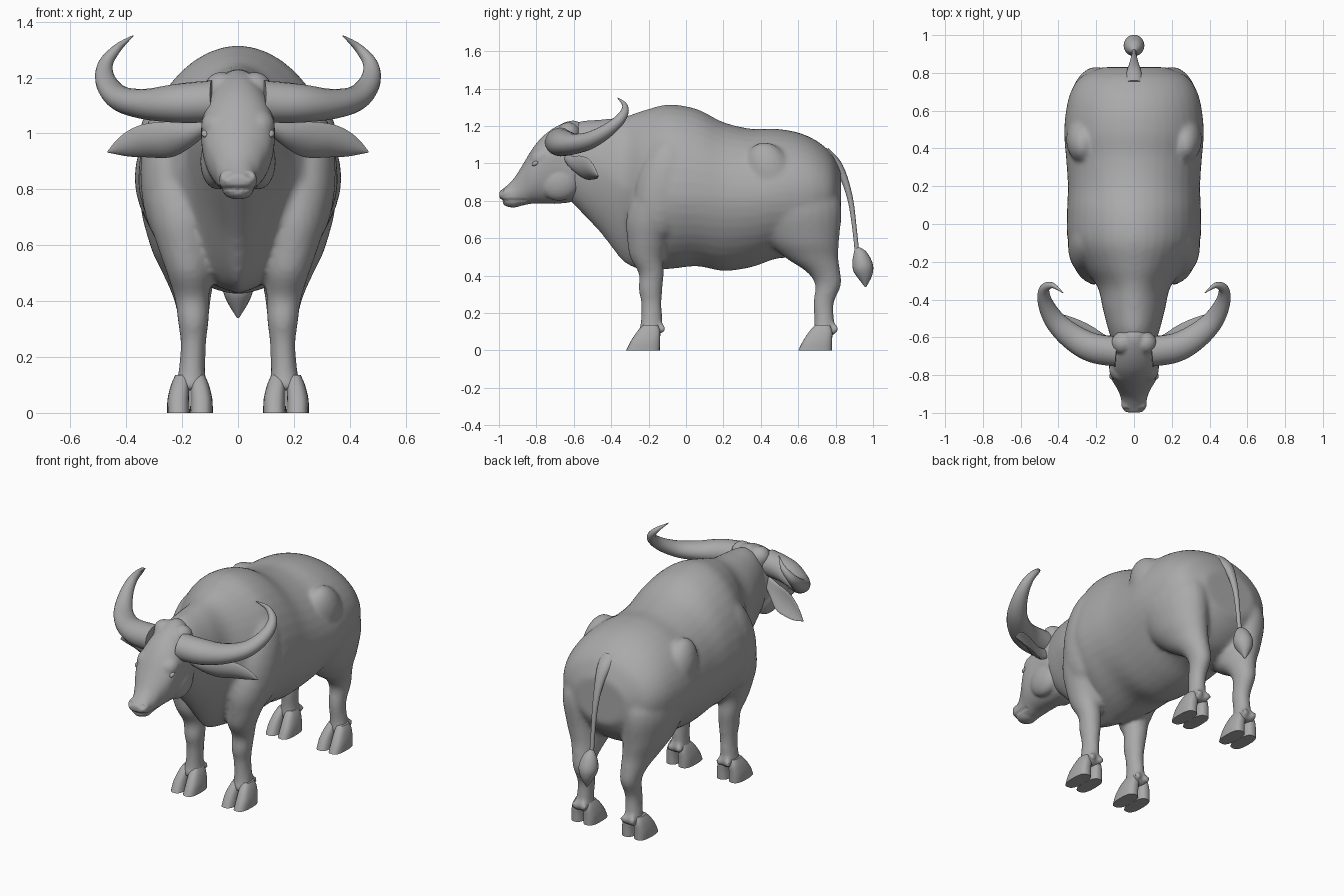
import bpy, bmesh, math
from mathutils import Vector, Matrix

if "Cube" in bpy.data.objects:
    bpy.data.objects.remove(bpy.data.objects["Cube"])

hide = bpy.data.materials.new("grey_hide")
hide.use_nodes = True
hide.diffuse_color = (0.4, 0.4, 0.4, 1)
hide.node_tree.nodes["Principled BSDF"].inputs["Base Color"].default_value = (0.4, 0.4, 0.4, 1)


def spline(rows, steps=4):
    """Catmull-Rom interpolation of rows of numbers."""
    out = []
    for i in range(len(rows) - 1):
        a, b, c, d = (rows[max(0, min(len(rows) - 1, i + k))] for k in (-1, 0, 1, 2))
        for s in range(steps):
            t = s / steps
            out.append([q + t / 2 * (r - p + t * (2 * p - 5 * q + 4 * r - e + t * (3 * (q - r) + e - p)))
                        for p, q, r, e in zip(a, b, c, d)])
    return out + [list(rows[-1])]


def power(v, p):
    return math.copysign(abs(v) ** (2 / p), v)


def loft(bm, rings):
    """Skin closed rings of points and cap both ends."""
    vs = [[bm.verts.new(p) for p in ring] for ring in rings]
    n = len(vs[0])
    for a, b in zip(vs, vs[1:]):
        for i in range(n):
            j = (i + 1) % n
            bm.faces.new((a[i], a[j], b[j], b[i]))
    bm.faces.new(vs[0][::-1])
    bm.faces.new(vs[-1])


def angles(n):
    return [2 * math.pi * i / n for i in range(n)]


def trunk(bm, rows, n=40):
    """Upright sections: y, top, bottom, half width, widest height, lower roundness."""
    rings = []
    for y, top, bot, w, zw, pl in spline(rows):
        ring = []
        for t in angles(n):
            c, s = math.cos(t), math.sin(t)
            p = 1.95 if s > 0 else pl
            ring.append((w * power(c, p), y, zw + power(s, p) * ((top - zw) if s > 0 else (zw - bot))))
        rings.append(ring)
    loft(bm, rings)


def column(bm, rows, p=2, n=24):
    """Level sections: x, y, z, x radius, y radius."""
    loft(bm, [[(x + rx * power(math.cos(t), p), y + ry * power(math.sin(t), p), z) for t in angles(n)]
              for x, y, z, rx, ry in spline(rows)])


def sweep(bm, rows, up, cup=0, n=20):
    """Sections across a path: x, y, z, radius along up, radius across."""
    rows = spline(rows, 6)
    pts = [Vector(r[:3]) for r in rows]
    rings = []
    for i, r in enumerate(rows):
        tan = (pts[min(i + 1, len(pts) - 1)] - pts[max(i - 1, 0)]).normalized()
        side = tan.cross(Vector(up)).normalized()
        top = side.cross(tan)
        rings.append([pts[i] + top * (r[3] * math.cos(t))
                      + side * (r[4] * math.sin(t) + cup * r[3] * math.cos(t) ** 2) for t in angles(n)])
    loft(bm, rings)


def blob(bm, loc, size, tilt=0):
    m = Matrix.Translation(loc) @ Matrix.Rotation(tilt, 4, 'X') @ Matrix.Diagonal((*size, 1))
    bmesh.ops.create_uvsphere(bm, u_segments=24, v_segments=14, radius=1, matrix=m)


def mirror(bm):
    """Copy everything built so far across the centre plane."""
    geo = bmesh.ops.duplicate(bm, geom=bm.verts[:] + bm.edges[:] + bm.faces[:])["geom"]
    bmesh.ops.scale(bm, vec=(-1, 1, 1), verts=[g for g in geo if isinstance(g, bmesh.types.BMVert)])


def finish(name, bm, voxel=0, smooth=0):
    bmesh.ops.recalc_face_normals(bm, faces=bm.faces[:])
    me = bpy.data.meshes.new(name)
    bm.to_mesh(me)
    bm.free()
    ob = bpy.data.objects.new(name, me)
    bpy.context.collection.objects.link(ob)
    if voxel:
        mod = ob.modifiers.new("fuse", 'REMESH')
        mod.mode, mod.voxel_size, mod.use_smooth_shade = 'VOXEL', voxel, True
        mod = ob.modifiers.new("soften", 'SMOOTH')
        mod.factor, mod.iterations = 0.5, smooth
        dg = bpy.context.evaluated_depsgraph_get()
        ob.data = bpy.data.meshes.new_from_object(ob.evaluated_get(dg))
        ob.modifiers.clear()
    ob.data.materials.clear()
    ob.data.materials.append(hide)
    bpy.ops.object.select_all(action='DESELECT')
    ob.select_set(True)
    bpy.context.view_layer.objects.active = ob
    bpy.ops.object.shade_smooth_by_angle(angle=math.radians(50))
    return ob


# Legs, shoulders and hips, built on one side and mirrored
bm = bmesh.new()
column(bm, [(.18, -.12, .95, .08, .1), (.2, -.15, .82, .13, .14), (.2, -.18, .7, .12, .14),
            (.19, -.2, .6, .1, .115), (.175, -.21, .5, .08, .09), (.165, -.185, .41, .062, .067),
            (.16, -.19, .33, .056, .064), (.16, -.185, .25, .046, .055), (.165, -.185, .15, .048, .058),
            (.17, -.2, .08, .06, .06)])
column(bm, [(.18, .58, .95, .1, .18), (.2, .58, .78, .15, .25), (.19, .62, .6, .125, .2),
            (.175, .67, .5, .095, .145), (.165, .735, .42, .07, .09), (.16, .76, .35, .056, .07),
            (.16, .735, .25, .046, .055), (.165, .74, .15, .047, .054), (.17, .735, .08, .06, .06)])
blob(bm, (.24, -.12, .86), (.11, .15, .28), -.2)
blob(bm, (.27, .45, .95), (.09, .12, .17), .4)
for y in (-.125, .8):
    for dx in (-.03, .03):
        blob(bm, (.165 + dx, y, .115), (.02, .018, .025))
mirror(bm)

# Trunk and neck
trunk(bm, [(-.68, 1.14, .86, .09, 1, 2), (-.58, 1.22, .76, .13, 1, 1.9), (-.45, 1.235, .62, .165, .97, 1.6),
           (-.33, 1.25, .47, .195, .88, 1.4), (-.22, 1.285, .43, .28, .84, 1.5), (-.09, 1.315, .435, .35, .83, 1.7),
           (.06, 1.29, .45, .355, .83, 1.8), (.2, 1.22, .425, .35, .82, 1.8), (.35, 1.185, .445, .36, .82, 1.8),
           (.48, 1.185, .49, .37, .84, 1.9), (.6, 1.165, .5, .36, .85, 2), (.7, 1.12, .53, .335, .85, 2),
           (.78, 1.05, .6, .28, .84, 2), (.83, .95, .68, .17, .83, 2)])
finish("body", bm, .013, 8)

# Head with brows, cheeks, nose and lips
bm = bmesh.new()
blob(bm, (.07, -.77, 1.03), (.062, .07, .055), .6)
blob(bm, (.075, -.68, .9), (.06, .11, .1))
blob(bm, (.035, -.955, .84), (.033, .037, .03))
blob(bm, (.06, -.63, 1.16), (.06, .06, .06))
mirror(bm)
blob(bm, (0, -.925, .79), (.052, .055, .026))
trunk(bm, [(-.53, 1.2, .86, .1, 1, 2), (-.6, 1.23, .8, .125, 1, 2.2), (-.68, 1.205, .785, .13, 1.02, 2.2),
           (-.76, 1.15, .785, .132, 1, 2.2), (-.82, 1.08, .785, .12, .96, 2.2), (-.875, .99, .775, .088, .9, 2.3),
           (-.92, .92, .772, .07, .84, 2.4), (-.965, .875, .785, .064, .83, 2.4), (-.998, .85, .815, .045, .835, 2)])
head = finish("head", bm, .008, 5)

# Nostrils pressed in, and a mouth line
for v in head.data.vertices:
    d = (Vector((abs(v.co.x), v.co.y, v.co.z)) - Vector((.04, -.985, .85))).length
    if d < .02:
        v.co.y += .014 * (1 - d / .02)
    if v.co.y < -.86 and abs(v.co.z - .803) < .007:
        v.co.x *= .94
        v.co.y += .005

# Eyes
bm = bmesh.new()
blob(bm, (.117, -.805, 1.0), (.014, .02, .012), .5)
mirror(bm)
finish("eyes", bm)

# Horns
bm = bmesh.new()
sweep(bm, [(.09, -.675, 1.115, .075, .08), (.22, -.655, 1.108, .069, .078), (.33, -.595, 1.105, .055, .068),
           (.42, -.51, 1.125, .045, .055), (.47, -.415, 1.18, .036, .04), (.475, -.345, 1.245, .027, .027),
           (.432, -.325, 1.305, .016, .015), (.375, -.365, 1.35, .002, .002)], (-.35, -.3, .9))
mirror(bm)
finish("horns", bm)

# Ears
bm = bmesh.new()
sweep(bm, [(.11, -.635, 1.03, .025, .02), (.18, -.61, .995, .045, .018), (.26, -.57, .972, .067, .014),
           (.34, -.53, .966, .062, .011), (.41, -.495, .95, .04, .008), (.466, -.47, .934, .003, .003)],
      (.1, -.35, 1), cup=-.3)
mirror(bm)
finish("ears", bm)

# Cloven hooves
bm = bmesh.new()
for y in (-.23, .69):
    for dx in (-.041, .041):
        column(bm, [(.172 + dx, y, 0, .041, .09), (.172 + dx, y + .013, .05, .039, .078),
                    (.172 + dx * .85, y + .03, .1, .033, .062), (.172 + dx * .7, y + .04, .135, .024, .04)], 2.7)
mirror(bm)
finish("hooves", bm)

# Tail and tuft
bm = bmesh.new()
sweep(bm, [(0, .74, 1.06, .03, .05), (0, .8, 1.0, .028, .04), (0, .845, .92, .02, .026), (0, .88, .8, .015, .017),
           (0, .9, .66, .012, .013), (0, .915, .52, .012, .013)], (0, 1, .3))
finish("tail", bm)
bm = bmesh.new()
sweep(bm, [(0, .91, .55, .01, .01), (0, .93, .51, .04, .042), (0, .945, .45, .055, .055),
           (0, .955, .4, .042, .04), (0, .96, .34, .004, .004)], (0, 1, .3))
finish("tail_tuft", bm)
